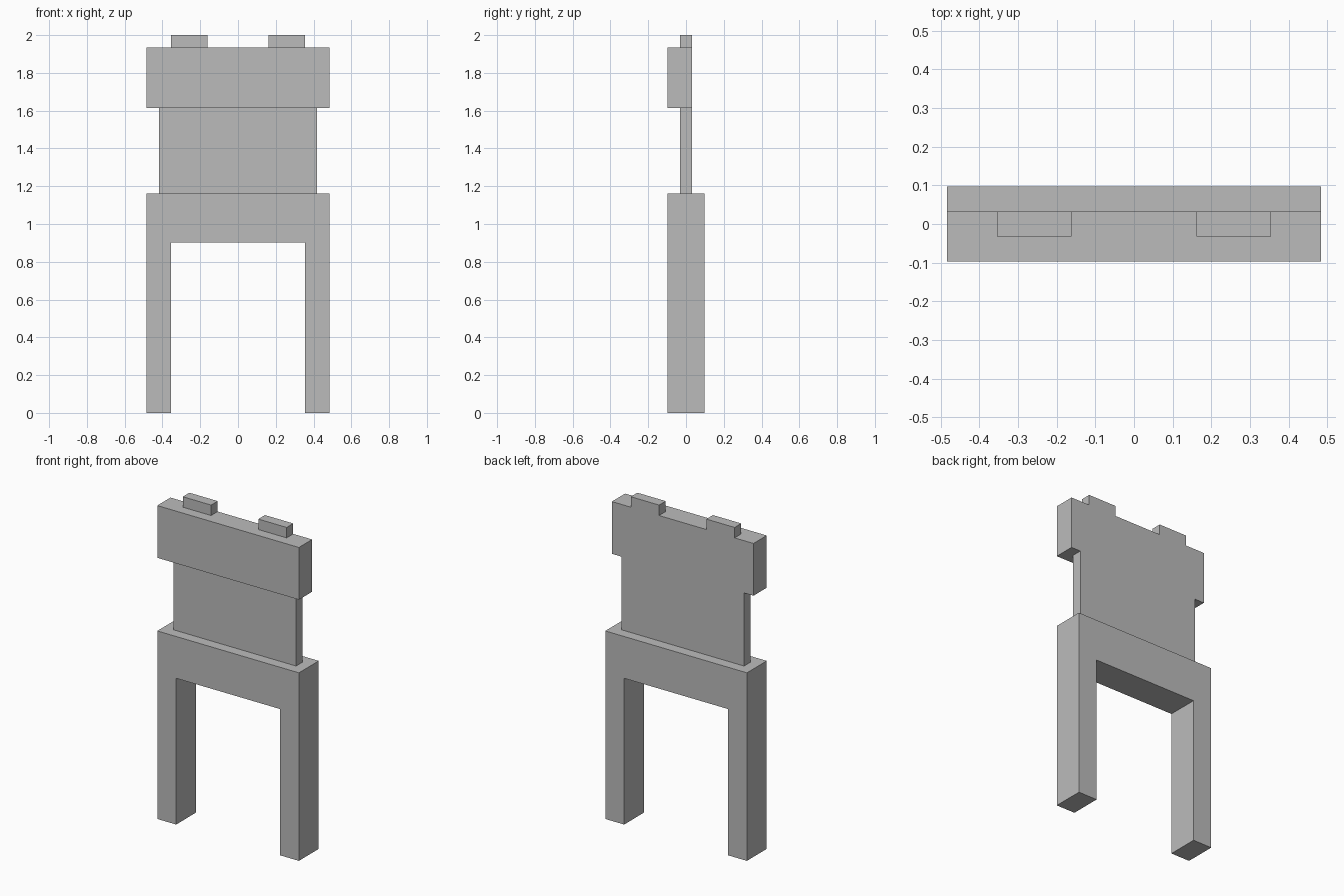
import bpy
import bmesh

cube = bpy.data.objects.get("Cube")
if cube:
    bpy.data.objects.remove(cube, do_unlink=True)

U = 2 / 62  # design unit: the chair is 62 units tall

grey = bpy.data.materials.new("plain grey")
grey.use_nodes = True
COLOUR = (0.5, 0.5, 0.5, 1)
grey.diffuse_color = COLOUR
grey.node_tree.nodes["Principled BSDF"].inputs["Base Color"].default_value = COLOUR


def extruded(name, outline, y0, y1):
    """Extrude an (x, z) outline from y0 to y1, all in design units."""
    mesh = bpy.data.meshes.new(name)
    bm = bmesh.new()
    face = bm.faces.new([bm.verts.new((x * U, y0 * U, z * U)) for x, z in outline])
    new = bmesh.ops.extrude_face_region(bm, geom=[face])["geom"]
    moved = [v for v in new if isinstance(v, bmesh.types.BMVert)]
    bmesh.ops.translate(bm, verts=moved, vec=(0, (y1 - y0) * U, 0))
    bmesh.ops.recalc_face_normals(bm, faces=bm.faces)
    bm.to_mesh(mesh)
    bm.free()
    mesh.materials.append(grey)
    obj = bpy.data.objects.new(name, mesh)
    bpy.context.collection.objects.link(obj)
    return obj


def box(name, x0, x1, y0, y1, z0, z1):
    return extruded(name, [(x0, z0), (x1, z0), (x1, z1), (x0, z1)], y0, y1)


# Two legs joined by the crossbar in one arch
arch = [(-15, 0), (-11, 0), (-11, 28), (11, 28),
        (11, 0), (15, 0), (15, 36), (-15, 36)]
extruded("leg_arch", arch, -3, 3)

# Thin panel and the thicker head rail, flush at the back
box("back_panel", -13, 13, -1, 1, 36, 50)
box("head_rail", -15, 15, -3, 1, 50, 60)

# Pair of tabs on top
for side, x0 in (("right", -11), ("left", 5)):
    box(side + "_top_tab", x0, x0 + 6, -1, 1, 60, 62)
